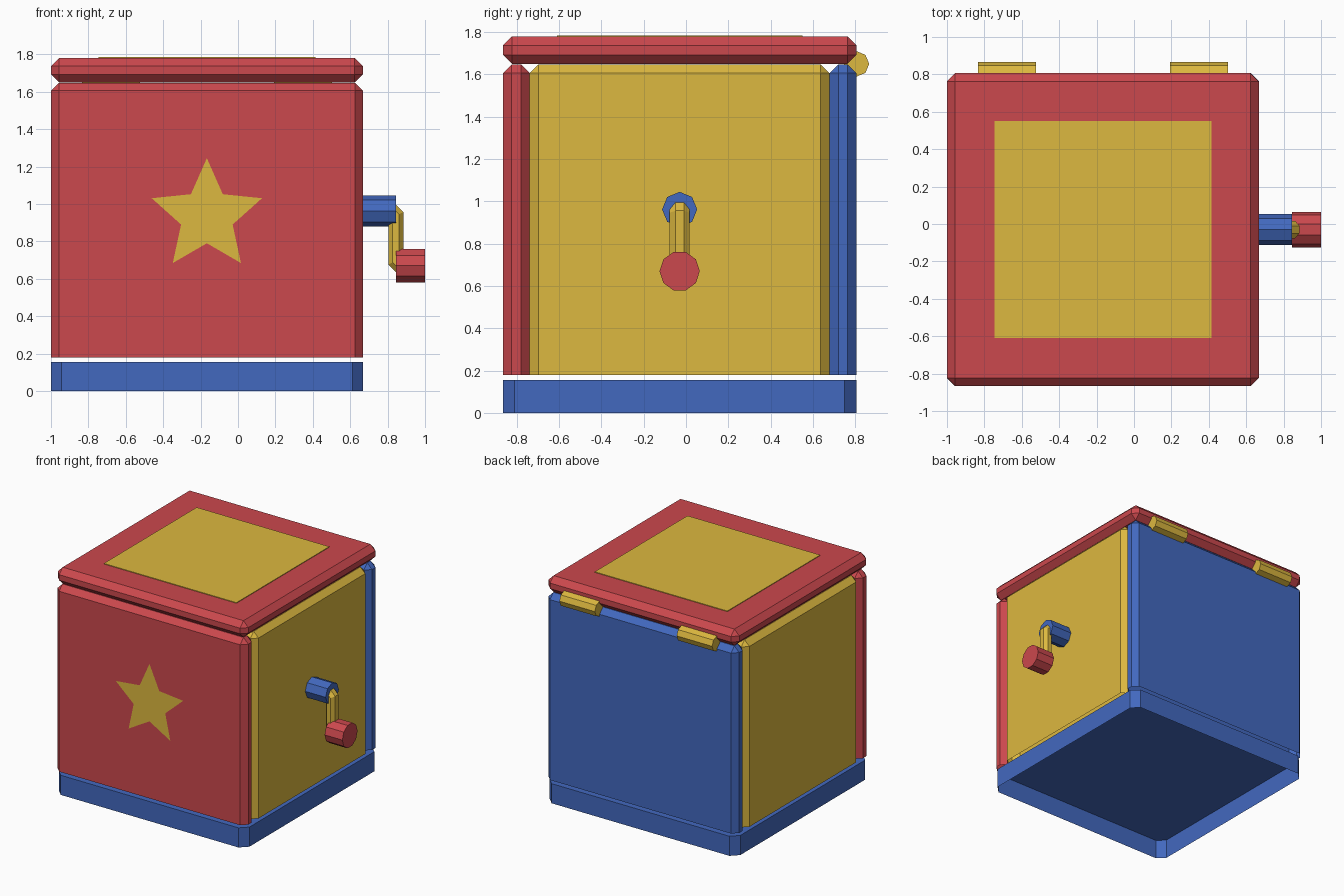
import bpy, bmesh
from math import pi, sin, cos
from mathutils import Matrix, Vector

if "Cube" in bpy.data.objects:
    bpy.data.objects.remove(bpy.data.objects["Cube"])

CX, CY = -0.1665, -0.03          # centre of the toy box
L, R, F, B = -1.0, 0.667, -0.866, 0.806   # outer left, right, front, back


def material(name, rgb):
    m = bpy.data.materials.new(name)
    m.diffuse_color = (*rgb, 1)
    m.use_nodes = True
    m.node_tree.nodes["Principled BSDF"].inputs["Base Color"].default_value = m.diffuse_color
    return m


RED = material("red_paint", (0.60, 0.065, 0.075))
YELLOW = material("yellow_paint", (0.72, 0.48, 0.05))
BLUE = material("blue_paint", (0.055, 0.14, 0.52))


def finish(name, bm, mat):
    me = bpy.data.meshes.new(name)
    bm.to_mesh(me)
    bm.free()
    me.materials.append(mat)
    ob = bpy.data.objects.new(name, me)
    bpy.context.collection.objects.link(ob)
    return ob


def box(name, lo, hi, mat, bevel=0.0, edges="all", open_bottom=False):
    """Chamfered box; edges = all / upright / not_bottom."""
    lo, hi = Vector(lo), Vector(hi)
    bm = bmesh.new()
    bmesh.ops.create_cube(bm, size=1)
    for v in bm.verts:
        v.co = (lo + hi) / 2 + v.co * (hi - lo)

    def wanted(e):
        za, zb = (v.co.z for v in e.verts)
        if edges == "upright":
            return abs(za - zb) > 1e-4
        return edges == "all" or max(za, zb) > lo.z + 1e-4

    if bevel:
        bmesh.ops.bevel(bm, geom=[e for e in bm.edges if wanted(e)], offset=bevel,
                        segments=1, affect='EDGES', profile=0.5)
    if open_bottom:
        low = [f for f in bm.faces if all(v.co.z < lo.z + 1e-4 for v in f.verts)]
        bmesh.ops.delete(bm, geom=low, context='FACES')
    return finish(name, bm, mat)


def rod(name, x0, x1, y, z, radius, sides, mat, turn=0.0):
    """Flat-sided cylinder along x, with a corner at +y when turn is 0."""
    bm = bmesh.new()
    bmesh.ops.create_cone(bm, cap_ends=True, segments=sides, radius1=radius,
                          radius2=radius, depth=x1 - x0)
    m = (Matrix.Translation(((x0 + x1) / 2, y, z)) @ Matrix.Rotation(turn, 4, 'X')
         @ Matrix.Rotation(pi / 2, 4, 'Y'))
    bmesh.ops.transform(bm, matrix=m, verts=bm.verts)
    return finish(name, bm, mat)


# base: hollow, open underneath
box("base", (L, F, 0), (R, B, 0.155), BLUE, 0.056, "upright", True)

# four wall panels, chamfered except along the floor
T = 0.127
Z0, Z1 = 0.18, 1.648
for name, lo, hi, mat in (
        ("front_panel", (L, F, Z0), (R, F + T, Z1), RED),
        ("back_panel", (L, B - T, Z0), (R, B, Z1), BLUE),
        ("left_panel", (L, F + T, Z0), (L + T, B - T, Z1), YELLOW),
        ("right_panel", (R - T, F + T, Z0), (R, B - T, Z1), YELLOW)):
    box(name, lo, hi, mat, 0.042, "not_bottom", True)

# lid with inlaid square
box("lid", (L, F, 1.65), (R, B, 1.78), RED, 0.043)
box("lid_square", (CX - 0.58, CY - 0.58, 1.77), (CX + 0.58, CY + 0.58, 1.785), YELLOW)

# hinges
for side, s in (("left", -1), ("right", 1)):
    hx = CX + s * 0.513
    rod(side + "_hinge", hx - 0.155, hx + 0.155, B, 1.65, 0.06, 8, YELLOW)

# star on the front
bm = bmesh.new()
pts = []
for i in range(10):
    r = 0.145 if i % 2 else 0.31
    a = pi / 2 + i * pi / 5
    pts.append(bm.verts.new((CX + r * cos(a), F - 0.002, 0.935 + r * sin(a))))
bm.faces.new(pts)
finish("star", bm, YELLOW)

# crank: axle, bent arm, knob
rod("crank_axle", R - 0.01, 0.845, CY, 0.962, 0.083, 8, BLUE)
rod("crank_knob", 0.845, 1.0, CY, 0.67, 0.095, 10, RED)

path = [(0.76, 0.957), (0.826, 0.957), (0.844, 0.939),
        (0.844, 0.694), (0.862, 0.676), (0.92, 0.676)]
bm = bmesh.new()
rings = []
for i, (x, z) in enumerate(path):
    p = Vector((x, 0, z))
    dirs = [(Vector((path[k + 1][0], 0, path[k + 1][1]))
             - Vector((path[k][0], 0, path[k][1]))).normalized()
            for k in (i - 1, i) if 0 <= k < len(path) - 1]
    t = sum(dirs, Vector()).normalized()
    n = Vector((-t.z, 0, t.x)) / t.dot(dirs[0])    # mitred side direction
    ring = []
    for k in range(8):
        a = pi / 8 + k * pi / 4
        q = p + n * (0.044 * cos(a)) + Vector((0, CY + 0.051 * sin(a), 0))
        ring.append(bm.verts.new(q))
    rings.append(ring)
for a, b in zip(rings, rings[1:]):
    for k in range(8):
        j = (k + 1) % 8
        bm.faces.new((a[k], a[j], b[j], b[k]))
bm.faces.new(rings[0])
bm.faces.new(rings[-1])
bmesh.ops.recalc_face_normals(bm, faces=bm.faces)
finish("crank_arm", bm, YELLOW)
